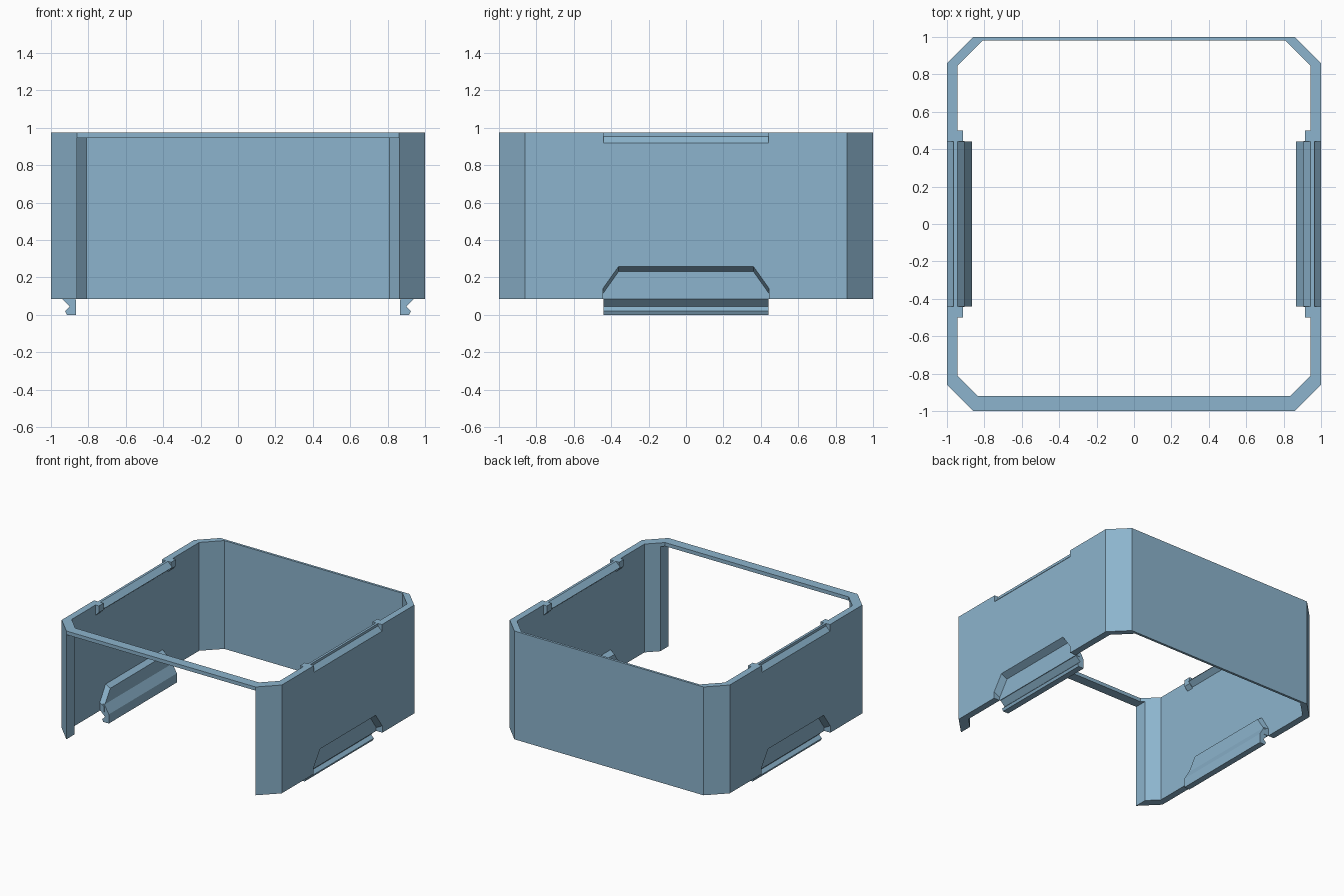
import bpy, bmesh

if "Cube" in bpy.data.objects:
    bpy.data.objects.remove(bpy.data.objects["Cube"])

blue = bpy.data.materials.new("dusty blue")
blue.diffuse_color = (0.262, 0.456, 0.61, 1)
blue.use_nodes = True
blue.node_tree.nodes["Principled BSDF"].inputs["Base Color"].default_value = blue.diffuse_color


def loft(name, loops, closed=False):
    """Skin a row of equal-length loops; cap the ends unless closed."""
    bm = bmesh.new()
    rows = [[bm.verts.new(p) for p in loop] for loop in loops]
    n = len(rows[0])
    pairs = list(zip(rows, rows[1:] + rows[:1]))
    for a, b in (pairs if closed else pairs[:-1]):
        for i in range(n):
            j = (i + 1) % n
            bm.faces.new((a[i], a[j], b[j], b[i]))
    if not closed:
        bm.faces.new(rows[0])
        bm.faces.new(rows[-1])
    bmesh.ops.recalc_face_normals(bm, faces=bm.faces)
    mesh = bpy.data.meshes.new(name)
    bm.to_mesh(mesh)
    bm.free()
    mesh.materials.append(blue)
    ob = bpy.data.objects.new(name, mesh)
    bpy.context.collection.objects.link(ob)
    return ob


def extrude_y(name, profile, y0, y1, s=1):
    """Extrude an x-z profile along y; s=-1 puts it on the left."""
    return loft(name, [[(s * x, y, z) for x, z in profile] for y in (y0, y1)])


def trapezoid(x, bottom, shoulder, top, half_top, half=0.445):
    return [(x, -half, bottom), (x, half, bottom), (x, half, shoulder),
            (x, half_top, top), (x, -half_top, top), (x, -half, shoulder)]


def flip(loops, s):
    return [[(s * x, y, z) for x, y, z in loop] for loop in loops]


# Frame shell: chamfered rectangle with a thin back and thicker front
Z0, Z1 = 0.085, 0.975
outer = [(0.86, -1), (1, -0.86), (1, 0.86), (0.86, 1)]
inner = [(0.835, -0.92), (0.945, -0.81), (0.945, 0.845), (0.81, 0.98)]


def ring(half, z):
    return [(x, y, z) for x, y in half] + [(-x, y, z) for x, y in reversed(half)]


shell = loft("frame_shell", [ring(outer, Z0), ring(outer, Z1),
                             ring(inner, Z1), ring(inner, Z0)], closed=True)

# Cutters: front opening, outer finger pockets, outer top grooves
cutters = [extrude_y("front_opening_cutter",
                     [(-0.86, 0), (0.86, 0), (0.86, 0.945), (-0.86, 0.945)], -1.1, -0.5)]
for s in (1, -1):
    cutters.append(loft("pocket_cutter", flip([
        trapezoid(0.94, 0.03, 0.11, 0.23, 0.36),
        trapezoid(1.0, 0.03, 0.14, 0.26, 0.36),
        trapezoid(1.05, 0.03, 0.165, 0.285, 0.36)], s)))
    cutters.append(extrude_y("groove_cutter", [
        (1.05, 0.92), (1.0, 0.92), (0.965, 0.955), (0.965, 1.05), (1.05, 1.05)],
        -0.44, 0.44, s))

bpy.context.view_layer.objects.active = shell
for c in cutters:
    c.hide_render = True
    mod = shell.modifiers.new("cut", "BOOLEAN")
    mod.operation = "DIFFERENCE"
    mod.solver = "EXACT"
    mod.object = c
    bpy.ops.object.modifier_apply(modifier=mod.name)
for c in cutters:
    bpy.data.objects.remove(c)

for s, side in ((1, "right"), (-1, "left")):
    # Inner bulge behind the pocket
    loft(side + "_pocket_bulge", flip([
        trapezoid(0.945, Z0, 0.15, 0.275, 0.37),
        trapezoid(0.905, Z0, 0.13, 0.25, 0.365)], s))
    # Snap hook hanging below the wall
    extrude_y(side + "_snap_hook", [
        (0.865, 0), (0.915, 0), (0.925, 0.02), (0.9, 0.045), (0.94, 0.085),
        (0.94, 0.145), (0.905, 0.145), (0.865, 0.075)], -0.442, 0.442, s)
    # Catch ridge along the inner top edge
    extrude_y(side + "_catch_ridge", [
        (0.945, Z1), (0.905, 0.935), (0.945, 0.9)], -0.44, 0.44, s)
    # End stops beside the ridge
    for t, end in ((1, "back"), (-1, "front")):
        extrude_y(f"{side}_{end}_stop", [
            (0.945, Z1), (0.915, Z1), (0.915, 0.92), (0.945, 0.89)],
            t * 0.44, t * 0.5, s)
